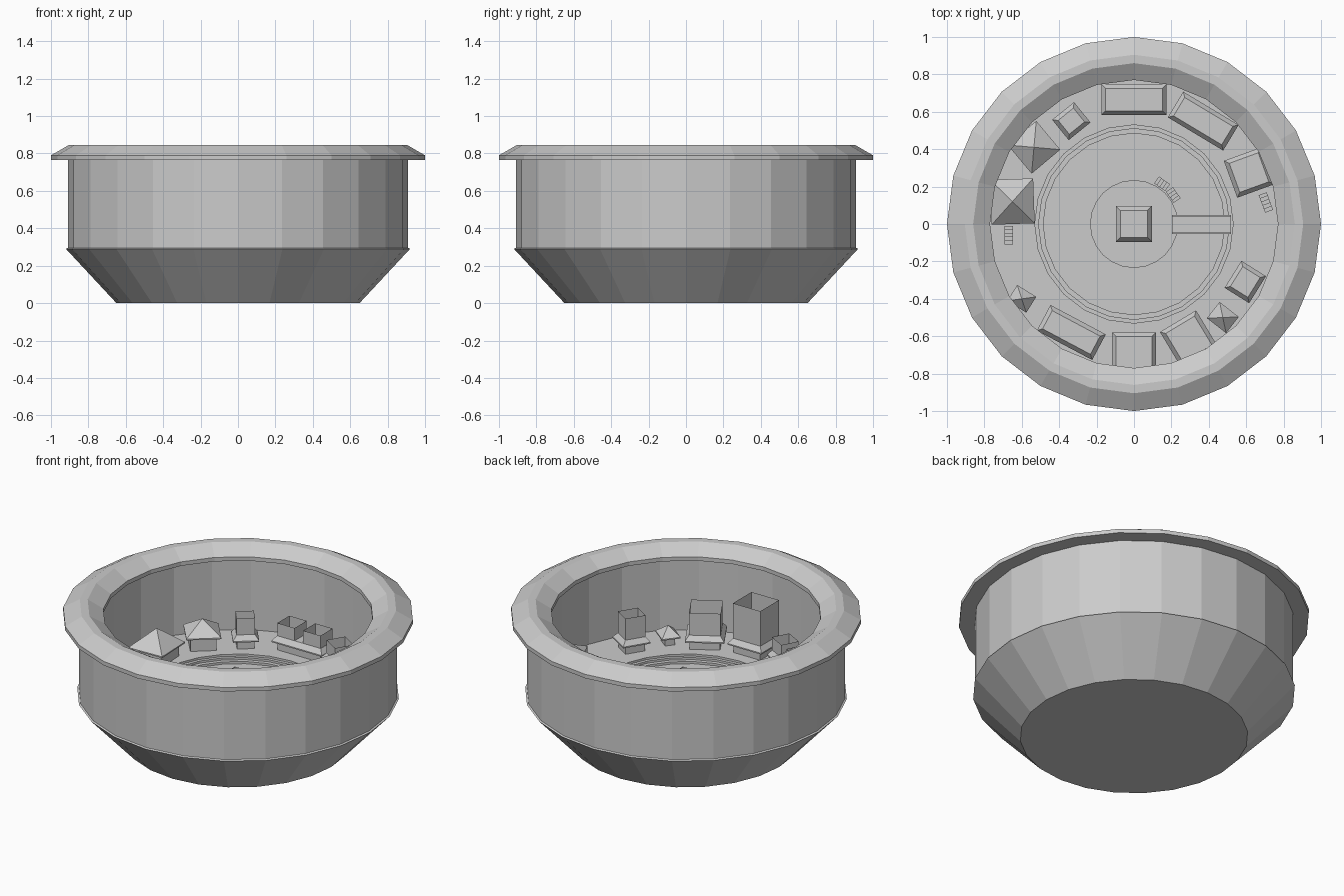
import bpy, bmesh
from math import cos, sin, pi, radians
from mathutils import Matrix

if "Cube" in bpy.data.objects:
    bpy.data.objects.remove(bpy.data.objects["Cube"])

FLOOR = 0.29


def finish(name, bm, loc=(0, 0, 0), rot=0, fix_normals=True):
    if fix_normals:
        bmesh.ops.recalc_face_normals(bm, faces=bm.faces)
    me = bpy.data.meshes.new(name)
    bm.to_mesh(me)
    bm.free()
    ob = bpy.data.objects.new(name, me)
    ob.location = loc
    ob.rotation_euler.z = radians(rot)
    bpy.context.collection.objects.link(ob)
    return ob


def lathe(name, profile, n=24, closed=False):
    """Spin an (r, z) profile; a radius of 0 becomes a single pole vertex."""
    bm = bmesh.new()
    rings = []
    for r, z in profile:
        if r == 0:
            rings.append([bm.verts.new((0, 0, z))] * n)
        else:
            rings.append([bm.verts.new((r * cos(2 * pi * i / n), r * sin(2 * pi * i / n), z))
                          for i in range(n)])
    pairs = list(zip(rings, rings[1:]))
    if closed:
        pairs.append((rings[-1], rings[0]))
    for a, b in pairs:
        for i in range(n):
            j = (i + 1) % n
            quad = list(dict.fromkeys((a[i], a[j], b[j], b[i])))
            bm.faces.new(quad)
    return finish(name, bm)


def frustum(bm, w0, d0, z0, w1, d1, z1, x=0, y=0, top=True, bottom=True):
    """Rectangular block tapering from w0 x d0 to w1 x d1 (0 x 0 gives a pyramid)."""
    signs = ((-1, -1), (1, -1), (1, 1), (-1, 1))
    lo = [bm.verts.new((x + sx * w0 / 2, y + sy * d0 / 2, z0)) for sx, sy in signs]
    if w1 == 0:
        hi = [bm.verts.new((x, y, z1))] * 4
        top = False
    else:
        hi = [bm.verts.new((x + sx * w1 / 2, y + sy * d1 / 2, z1)) for sx, sy in signs]
    for i in range(4):
        j = (i + 1) % 4
        bm.faces.new(list(dict.fromkeys((lo[i], lo[j], hi[j], hi[i]))))
    if top:
        bm.faces.new(hi)
    if bottom:
        bm.faces.new(lo[::-1])


def house(name, x, y, rot, w, d, top, kind, eave=0.35):
    bm = bmesh.new()
    # walls and eave slab
    frustum(bm, w - 0.05, d - 0.05, FLOOR - 0.005, w - 0.05, d - 0.05, eave)
    frustum(bm, w, d, eave - 0.008, w, d, eave, top=False)
    if kind == "pyramid":
        frustum(bm, w, d, eave, 0, 0, top, bottom=False)
    else:
        # sloped skirt roof carrying one or two open-topped boxes
        m = 0.045
        frustum(bm, w, d, eave, w - m, d - m, eave + 0.03, bottom=False)
        if kind == "double":
            for s in (-1, 1):
                frustum(bm, 0.12, d - m, eave + 0.03, 0.12, d - m, top,
                        x=s * 0.09, top=False, bottom=False)
        else:
            frustum(bm, w - m, d - m, eave + 0.03, w - m, d - m, top, top=False, bottom=False)
    return finish(name, bm, (x, y, 0), rot, fix_normals=False)


def stairs(name, x, y, rot, z0, z1, n=5, width=0.045, tread=0.02):
    """Steps climbing along local +x."""
    bm = bmesh.new()
    for i in range(n):
        h = z0 + (z1 - z0) * (i + 1) / n
        frustum(bm, tread, width, z0 - 0.005, tread, width, h, x=(i - n / 2 + 0.5) * tread)
    return finish(name, bm, (x, y, 0), rot, fix_normals=False)


# Bowl: tapered base, upright wall, floor with a stepped sunken court and round island
lathe("bowl", [(0, 0), (0.65, 0), (0.92, 0.29), (0.91, 0.295), (0.91, 0.775), (0.86, 0.775),
               (0.86, FLOOR), (0.53, FLOOR), (0.53, 0.277), (0.51, 0.277), (0.51, 0.264),
               (0.485, 0.264), (0.485, 0.25), (0.235, 0.25), (0.235, FLOOR), (0, FLOOR)])

# Overhanging rim
lathe("rim", [(0.77, 0.765), (1.0, 0.765), (1.0, 0.79), (0.905, 0.845),
              (0.86, 0.845), (0.77, 0.79)], closed=True)

# Houses around the wall: x, y, turn, width, depth, top height, kind, eave height
ring = [
    (-0.65, 0.12, 2, 0.23, 0.24, 0.48, "pyramid", 0.375),
    (-0.535, 0.41, 40, 0.20, 0.20, 0.46, "pyramid", 0.38),
    (-0.335, 0.55, 39, 0.15, 0.14, 0.485, "box", 0.35),
    (0.0, 0.665, 0, 0.35, 0.165, 0.46, "double", 0.35),
    (0.37, 0.55, -31, 0.345, 0.16, 0.46, "double", 0.35),
    (0.615, 0.275, 20, 0.21, 0.21, 0.50, "box", 0.35),
    (0.595, -0.31, -32, 0.155, 0.17, 0.515, "box", 0.35),
    (0.475, -0.50, -38, 0.13, 0.11, 0.40, "pyramid", 0.345),
    (0.293, -0.616, 31, 0.225, 0.225, 0.52, "box", 0.35),
    (0.0, -0.695, 0, 0.235, 0.23, 0.60, "box", 0.35),
    (-0.335, -0.58, -28, 0.335, 0.155, 0.46, "double", 0.35),
    (-0.60, -0.40, -32, 0.12, 0.10, 0.40, "pyramid", 0.345),
]
for i, (x, y, rot, w, d, top, kind, eave) in enumerate(ring):
    house(f"house_{i + 1}", x, y, rot, w, d, top, kind, eave)

# Square tower on the island
house("centre_tower", 0, 0, 0, 0.19, 0.19, 0.41, "box", 0.35)

# Bridge from the island to the outer floor, with side rails
bm = bmesh.new()
frustum(bm, 0.315, 0.10, 0.28, 0.315, 0.10, 0.30, x=0.36, y=-0.003)
for s in (-1, 1):
    frustum(bm, 0.315, 0.01, 0.30, 0.315, 0.01, 0.325, x=0.36, y=-0.003 + s * 0.045)
finish("bridge", bm, fix_normals=False)

# Stairs beside two houses and up to the island
stairs("house_stairs_left", -0.67, -0.06, 90, FLOOR, 0.34)
stairs("house_stairs_right", 0.705, 0.115, 110, FLOOR, 0.34)
stairs("island_stairs_a", 0.15, 0.215, 145, 0.25, FLOOR, n=4, tread=0.018)
stairs("island_stairs_b", 0.21, 0.155, -55, 0.25, FLOOR, n=4, tread=0.018)
